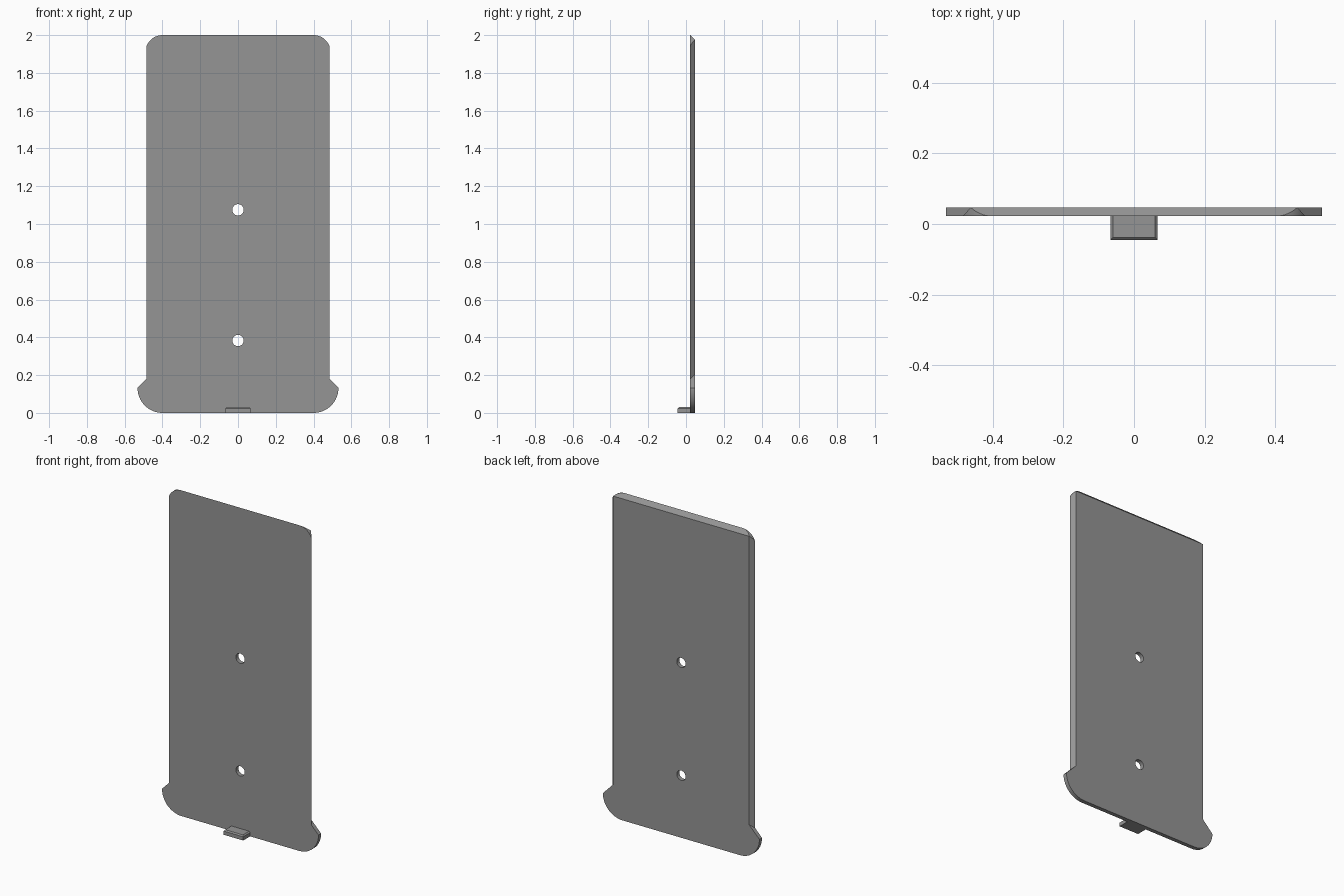
import bpy, bmesh, math

if "Cube" in bpy.data.objects:
    bpy.data.objects.remove(bpy.data.objects["Cube"])

T = 0.025                # plate thickness
Y0 = 0.022               # front plane of the plate
SIDE, STEP = 0.485, 0.665  # front half width, x + z on the ear's slanted edge
CX, CZ, R = 0.40, 1.91, 0.09   # top corner arc

grey = bpy.data.materials.new("grey plastic")
grey.diffuse_color = (0.30, 0.30, 0.30, 1)
grey.use_nodes = True
grey.node_tree.nodes["Principled BSDF"].inputs["Base Color"].default_value = grey.diffuse_color


def add_object(name, bm):
    bmesh.ops.recalc_face_normals(bm, faces=bm.faces)
    mesh = bpy.data.meshes.new(name)
    bm.to_mesh(mesh)
    bm.free()
    mesh.materials.append(grey)
    ob = bpy.data.objects.new(name, mesh)
    bpy.context.collection.objects.link(ob)
    return ob


def arc(cx, cz, r, a0, a1, n):
    return [(cx + r * math.cos(a0 + (a1 - a0) * i / n),
             cz + r * math.sin(a0 + (a1 - a0) * i / n)) for i in range(n + 1)]


# Back plate: rounded corners, ears at the bottom, bevelled sides and top
bm = bmesh.new()
a_side = math.acos((SIDE - CX) / R)
a_key = math.asin((2 - T - CZ) / R)
xb = CX + R * math.cos(a_key)
low = arc(CX, 0.132, 0.132, -math.pi / 2, 0, 14)
corner_side = arc(CX, CZ, R, a_side, a_key, 6)
corner_top = arc(CX, CZ, R, a_key, math.pi / 2, 8)[1:]
corner = corner_side + corner_top
k = len(corner_side) - 1


def half(s):
    """Vertices of one half; s is the side sign."""
    def v(p, d=0):
        return bm.verts.new((s * p[0], Y0 + d, p[1]))
    lf, lb = [v(p) for p in low], [v(p, T) for p in low]
    sf, sb = v((SIDE, STEP - SIDE)), v((xb, STEP - xb), T)
    cf = [v(p) for p in corner]
    cb = []
    for i, p in enumerate(corner):
        d = T * (SIDE - p[0]) / (SIDE - xb) if i <= k else 2 - p[1]
        cb.append(cf[i] if i in (0, len(corner) - 1) else v(p, d))
    # ear rim, slanted step, bevelled side
    for i in range(len(low) - 1):
        bm.faces.new((lf[i], lf[i + 1], lb[i + 1], lb[i]))
    bm.faces.new((lf[-1], sf, sb, lb[-1]))
    bm.faces.new([sf] + cb[:k + 1] + [sb])
    # corner arc wall
    for i in range(len(corner) - 1):
        quad = list(dict.fromkeys((cf[i], cf[i + 1], cb[i + 1], cb[i])))
        bm.faces.new(quad)
    return lf + [sf] + cf, lb + [sb, cb[k]], cb[k:]


(rf, rb, rt), (lf, lb, lt) = half(1), half(-1)
bm.faces.new(rf + lf[::-1])                    # front
bm.faces.new(rb + lb[::-1])                    # back
bm.faces.new(rt + lt[::-1])                    # top bevel
bm.faces.new((rf[0], rb[0], lb[0], lf[0]))     # bottom
plate = add_object("back_plate", bm)

# Screw holes
bm = bmesh.new()
for z in (0.383, 1.075, 1.77):
    made = bmesh.ops.create_cone(bm, cap_ends=True, segments=32,
                                 radius1=0.03, radius2=0.03, depth=0.2)["verts"]
    for v in made:
        x, y, h = v.co
        v.co = (x, Y0 + h, z + y)
cutter = add_object("hole_cutter", bm)
cutter.hide_render = True
cutter.hide_set(True)
cut = plate.modifiers.new("screw holes", 'BOOLEAN')
cut.operation, cut.solver, cut.object = 'DIFFERENCE', 'EXACT', cutter

# Bottom support tab with chamfered upper edges
bm = bmesh.new()
W, YF, H, C = 0.067, -0.045, 0.030, 0.007
rings = [[bm.verts.new(p) for p in ((-w, Y0, z), (w, Y0, z), (w, y, z), (-w, y, z))]
         for w, y, z in ((W, YF, 0), (W, YF, H - C), (W - C, YF + C, H))]
for a, b in zip(rings, rings[1:]):
    for i in range(4):
        j = (i + 1) % 4
        bm.faces.new((a[i], a[j], b[j], b[i]))
bm.faces.new(rings[0])
bm.faces.new(rings[-1])
tab = add_object("support_tab", bm)

# Smooth the curved rims, keep hard edges
for ob in (plate, tab):
    bpy.ops.object.select_all(action='DESELECT')
    ob.select_set(True)
    bpy.context.view_layer.objects.active = ob
    bpy.ops.object.shade_smooth_by_angle(angle=math.radians(25))
